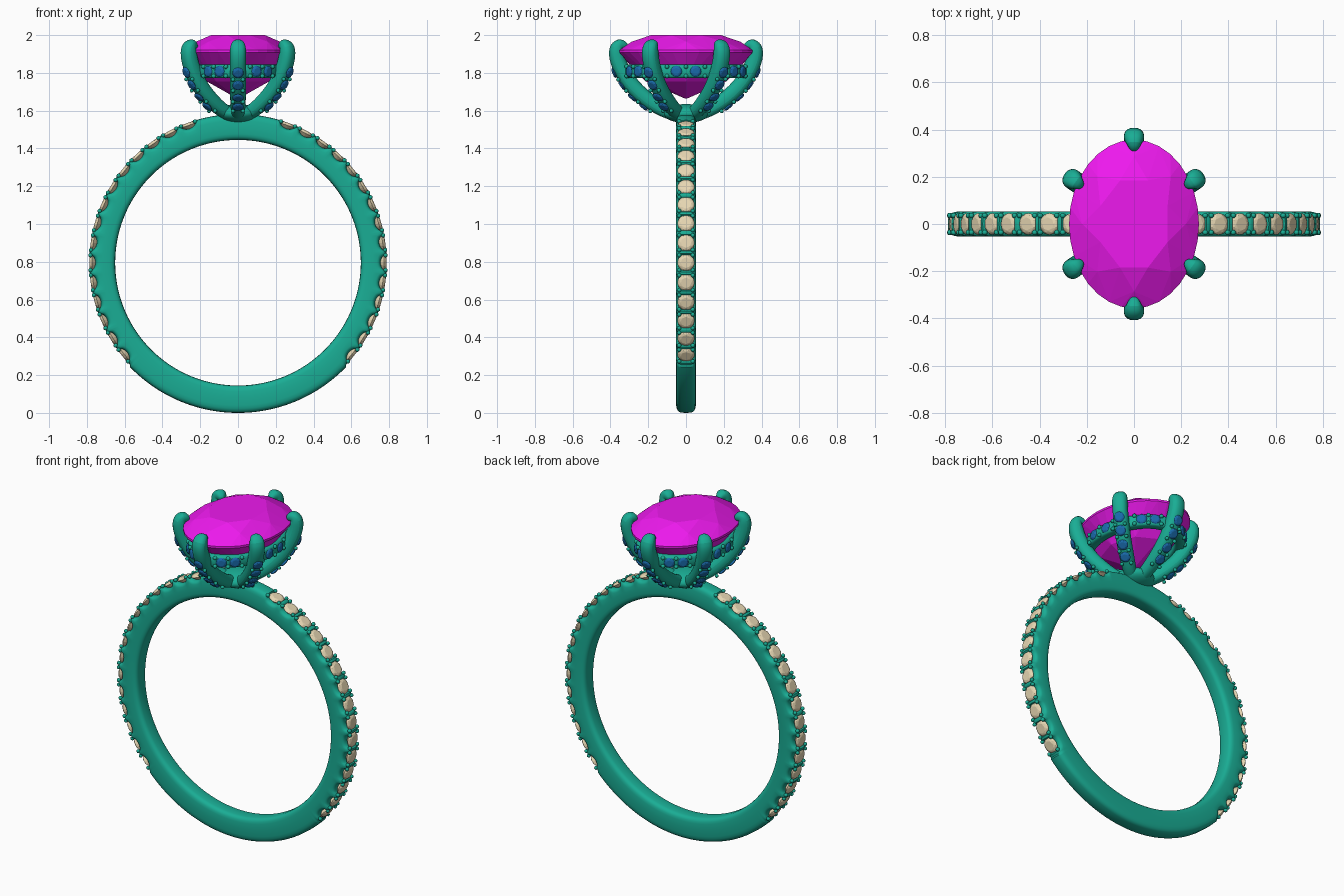
import bpy, bmesh
from math import sin, cos, pi, radians, sqrt
from mathutils import Vector, Matrix

if "Cube" in bpy.data.objects:
    bpy.data.objects.remove(bpy.data.objects["Cube"])

def material(name, c):
    m = bpy.data.materials.new(name)
    m.diffuse_color = (*c, 1)
    m.use_nodes = True
    m.node_tree.nodes["Principled BSDF"].inputs["Base Color"].default_value = m.diffuse_color
    return m

METAL = material("teal_metal", (0.01, 0.42, 0.30))
PINK = material("magenta_gem", (0.85, 0.01, 0.85))
TAN = material("cream_gem", (0.80, 0.68, 0.45))
BLUE = material("blue_gem", (0.01, 0.15, 0.42))

def finish(name, bm, mat, smooth=True):
    bmesh.ops.recalc_face_normals(bm, faces=bm.faces)
    me = bpy.data.meshes.new(name)
    bm.to_mesh(me)
    bm.free()
    me.materials.append(mat)
    ob = bpy.data.objects.new(name, me)
    bpy.context.collection.objects.link(ob)
    if smooth:
        bpy.ops.object.select_all(action='DESELECT')
        ob.select_set(True)
        bpy.context.view_layer.objects.active = ob
        bpy.ops.object.shade_smooth_by_angle(angle=radians(45))
    return ob

def loft(bm, rings, closed=False):
    vs = [[bm.verts.new(p) for p in r] for r in rings]
    n = len(vs[0])
    for i in range(len(vs) if closed else len(vs) - 1):
        a, b = vs[i], vs[(i + 1) % len(vs)]
        for j in range(n):
            k = (j + 1) % n
            bm.faces.new((a[j], a[k], b[k], b[j]))
    if not closed:
        bm.faces.new(vs[0])
        bm.faces.new(vs[-1])

def spow(v, e):
    return abs(v) ** e * (1 if v >= 0 else -1)

def facing(p, n):
    return Matrix.Translation(p) @ Vector(n).to_track_quat('Z', 'Y').to_matrix().to_4x4()

def gem(bm, mat, rx, ry, levels):
    # faceted stone: hull of rings (scale, height, count, half-step offset)
    vs = []
    for s, z, n, off in levels:
        for i in range(n):
            a = 2 * pi * (i + off) / n
            vs.append(bm.verts.new(mat @ Vector((rx * s * cos(a), ry * s * sin(a), z))))
    res = bmesh.ops.convex_hull(bm, input=vs)
    junk = [v for v in res["geom_interior"] if isinstance(v, bmesh.types.BMVert)]
    bmesh.ops.delete(bm, geom=junk, context='VERTS')

def small_gem(bm, p, n, r):
    gem(bm, facing(p, n), r, r, [(0.6, r * 0.3, 8, 0), (0.85, r * 0.2, 8, 0.5),
                                (1, 0, 16, 0), (0.05, -r * 0.8, 4, 0)])

def bead(bm, p, r):
    bmesh.ops.create_icosphere(bm, subdivisions=2, radius=r, matrix=Matrix.Translation(p))

# Band with scalloped seats for the stones
CZ, STEP = 0.795, radians(7.8)
stone_angles = [i * STEP for i in range(-5, 10)]
stone_angles += [pi - a for a in stone_angles]

def outer_radius(a):
    r = 0.787 if sin(a) > -0.69 else 0.795
    for s in stone_angles:
        d = (a - s + pi) % (2 * pi) - pi
        x = d * 0.785 / 0.043
        if abs(x) < 1:
            return 0.787 - 0.032 * sqrt(1 - x * x)
    return r

bm = bmesh.new()
rings = []
for i in range(720):
    a = 2 * pi * i / 720
    ro = outer_radius(a)
    ring = []
    for j in range(24):
        b = 2 * pi * j / 24
        h = ro - 0.715 if sin(b) > 0 else 0.065
        r = 0.715 + h * spow(sin(b), 0.5)
        ring.append((r * cos(a), 0.053 * spow(cos(b), 0.5), CZ + r * sin(a)))
    rings.append(ring)
loft(bm, rings, True)
finish("band", bm, METAL)

# Band stones and the beads holding them
gems, beads = bmesh.new(), bmesh.new()
for a in stone_angles:
    n = Vector((cos(a), 0, sin(a)))
    small_gem(gems, n * 0.773 + Vector((0, 0, CZ)), n, 0.046)
    for side in (-1, 1):
        for y in (-0.036, 0.036):
            c = a + side * radians(2.9)
            bead(beads, (0.782 * cos(c), y, CZ + 0.782 * sin(c)), 0.0115)
finish("band_stones", gems, TAN, False)
finish("band_beads", beads, METAL)

# Large oval centre stone
bm = bmesh.new()
gem(bm, Matrix(), 0.275, 0.357, [(0.56, 2.0, 8, 0.5), (0.8, 1.966, 8, 0), (1, 1.92, 32, 0),
                                (1, 1.908, 32, 0), (0.6, 1.755, 8, 0), (0.02, 1.665, 4, 0)])
finish("centre_stone", bm, PINK, False)

# Six claws curving up from the base
PATH = [(0.0, 1.565), (0.10, 1.59), (0.19, 1.645), (0.275, 1.715), (0.335, 1.80),
        (0.368, 1.88), (0.37, 1.935), (0.342, 1.958), (0.305, 1.935)]
SIZE = [0.034, 0.04, 0.045, 0.046, 0.046, 0.047, 0.047, 0.036, 0.014]
CLAWS = [(radians(d), 0.875 if d % 90 else 1) for d in (90, 270, 36, 144, 216, 324)]

def path_at(t, k):
    i = min(int(t), len(PATH) - 2)
    p, q = (Vector((u * k, z)) for u, z in PATH[i:i + 2])
    d = (q - p).normalized()
    return p.lerp(q, t - i), Vector((d.y, -d.x))

def spin(u, side, z, a):
    return Vector((u * cos(a) - side * sin(a), u * sin(a) + side * cos(a), z))

bm, gems, beads = bmesh.new(), bmesh.new(), bmesh.new()
for a, k in CLAWS:
    rings = []
    for i, s in enumerate(SIZE):
        p, n1 = path_at(i, k)
        n = (n1 + path_at(max(i - 0.01, 0), k)[1]).normalized()
        ring = []
        for j in range(8):
            b = 2 * pi * (j + 0.5) / 8
            c = p + n * s * spow(cos(b), 0.8)
            ring.append(spin(c.x, s * spow(sin(b), 0.8), c.y, a))
        rings.append(ring)
    loft(bm, rings)
    # claw stones and beads
    for t in (2.1, 2.8, 3.5, 4.2):
        p, n = path_at(t, k)
        c = p + n * 0.042
        small_gem(gems, spin(c.x, 0, c.y, a), spin(n.x, 0, n.y, a), 0.03)
        p, n = path_at(t - 0.35, k)
        c = p + n * 0.04
        for side in (-0.027, 0.027):
            bead(beads, spin(c.x, side, c.y, a), 0.011)
claws = finish("claws", bm, METAL)
claws.modifiers.new("round", 'SUBSURF').levels = 2
claws.modifiers["round"].render_levels = 2

# Oval gallery rail joining the claws
bm = bmesh.new()
rings = []
for i in range(96):
    a = 2 * pi * i / 96
    rings.append([((0.22 + 0.03 * spow(cos(b), 0.5)) * cos(a),
                   (0.295 + 0.03 * spow(cos(b), 0.5)) * sin(a),
                   1.808 + 0.036 * spow(sin(b), 0.5))
                  for b in [2 * pi * j / 16 for j in range(16)]])
loft(bm, rings, True)
finish("gallery_rail", bm, METAL)

# Rail stones: two in each gap between claws, with bead pairs
def rail(deg, z, grow=0):
    a = radians(deg)
    return Vector(((0.25 + grow) * cos(a), (0.325 + grow) * sin(a), z))

def mirrored(degs):
    return [m for d in degs for m in (d, 180 - d, 180 + d, -d)]

for d in mirrored((9, 51, 67)):
    p = rail(d, 1.808, 0.002)
    small_gem(gems, p, (p.x / 0.25 ** 2, p.y / 0.325 ** 2, 0), 0.03)
for d in mirrored((0, 18, 43, 59, 75)):
    for z in (1.783, 1.833):
        bead(beads, rail(d, z), 0.012)
finish("head_stones", gems, BLUE, False)
finish("head_beads", beads, METAL)

# Rounded base where the head meets the band
bm = bmesh.new()
bmesh.ops.create_uvsphere(bm, u_segments=32, v_segments=16, radius=1,
                          matrix=Matrix.Translation((0, 0, 1.585)) @ Matrix.Diagonal((0.11, 0.12, 0.05, 1)))
finish("head_base", bm, METAL)
